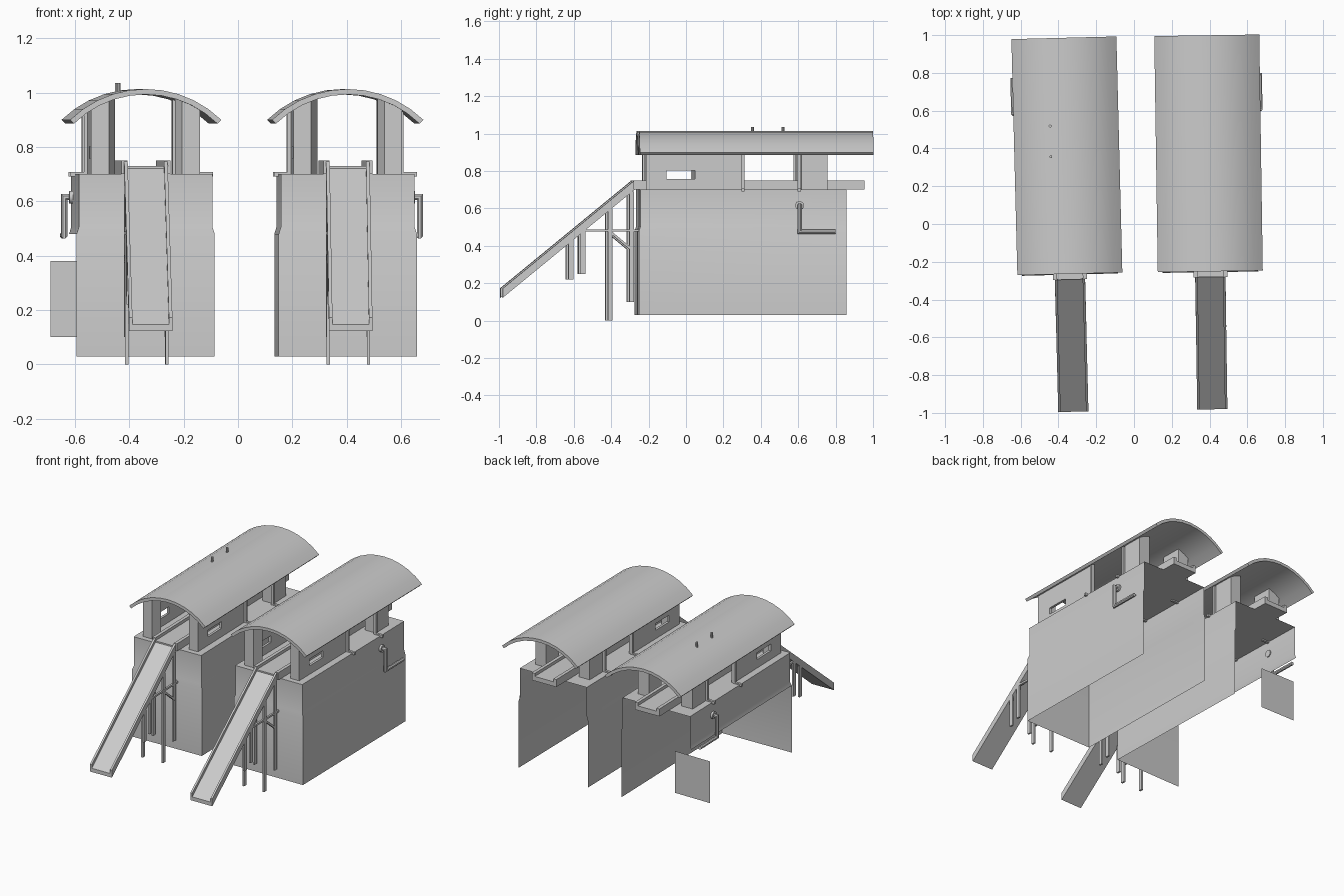
import bpy, math
from mathutils import Matrix, Vector

if "Cube" in bpy.data.objects:
    bpy.data.objects.remove(bpy.data.objects["Cube"])

grey = bpy.data.materials.new("plain grey")
grey.diffuse_color = (0.6, 0.6, 0.6, 1)
grey.use_nodes = True
grey.node_tree.nodes["Principled BSDF"].inputs["Base Color"].default_value = grey.diffuse_color

UNIT = Matrix()     # placement of the unit being built
SIDE = ""           # name prefix of the unit being built


def make(name, verts, faces, solid=0, smooth=False):
    me = bpy.data.meshes.new(name)
    me.from_pydata([UNIT @ Vector(v) for v in verts], [], faces)
    me.materials.append(grey)
    ob = bpy.data.objects.new(SIDE + name, me)
    bpy.context.collection.objects.link(ob)
    if solid:
        mod = ob.modifiers.new("thickness", "SOLIDIFY")
        mod.thickness, mod.offset = solid, 0
    if smooth:
        bpy.ops.object.select_all(action="DESELECT")
        ob.select_set(True)
        bpy.context.view_layer.objects.active = ob
        bpy.ops.object.shade_smooth_by_angle(angle=math.radians(35))
    return ob


def loft(name, rings, caps=True, smooth=False):
    """Skin closed rings of equal length."""
    n = len(rings[0])
    faces = [(r * n + i, r * n + (i + 1) % n, (r + 1) * n + (i + 1) % n, (r + 1) * n + i)
             for r in range(len(rings) - 1) for i in range(n)]
    if caps:
        faces += [tuple(range(n))[::-1], tuple(range((len(rings) - 1) * n, len(rings) * n))]
    ob = make(name, [v for ring in rings for v in ring], faces, smooth=smooth)
    return ob


def box(name, x0, x1, y0, y1, z0, z1):
    x0, x1 = min(x0, x1), max(x0, x1)
    return loft(name, [[(x0, y0, z), (x1, y0, z), (x1, y1, z), (x0, y1, z)] for z in (z0, z1)])


def bar(name, points, r, n=4):
    """Pipe or square bar through points, mitred at the corners."""
    pts = [Vector(p) for p in points]
    first = (pts[1] - pts[0]).normalized()
    ref = Vector((1, 0, 0)) if abs(first.x) < 0.9 else Vector((0, 1, 0))
    u = first.cross(ref).normalized()
    v = first.cross(u)
    ring = [pts[0] + r * (math.cos(a) * u + math.sin(a) * v)
            for a in [2 * math.pi * (i + 0.5) / n for i in range(n)]]
    rings = [ring]
    for i in range(1, len(pts)):
        d = (pts[i] - pts[i - 1]).normalized()
        e = (pts[i + 1] - pts[i]).normalized() if i + 1 < len(pts) else d
        plane = (d + e).normalized()
        ring = [p + d * ((pts[i] - p).dot(plane) / d.dot(plane)) for p in ring]
        rings.append(ring)
    return loft(name, rings, smooth=n > 4)


R, TOP = 0.398, 1.013


def roof_z(x):
    return TOP - R + math.sqrt(R * R - x * x)


def trough(name, path, half, wall, height, bed):
    """U-shaped channel along a path of (y, z)."""
    i = half - wall
    prof = [(-half, 0), (half, 0), (half, height), (i, height), (i, bed),
            (-i, bed), (-i, height), (-half, height)]
    loft(name, [[(x, y, z + h) for x, h in prof] for y, z in path])


def build_unit(full_left):
    y0, y1 = -0.255, 0.85
    # body shell, open at the back and below, slightly wider under the break
    levels = [(0.03, 0.254), (0.48, 0.254), (0.505, 0.246), (0.70, 0.246)]
    verts, faces = [], []
    for z, w in levels:
        f = y0 - (w - 0.25)
        verts += [(-w, y1, z), (-w, f, z), (w, f, z), (w, y1, z)]
    for k in range(3):
        for i in range(3):
            if i == 0 and k == 0 and not full_left:
                continue
            a = k * 4 + i
            faces.append((a, a + 1, a + 5, a + 4))
    make("body_walls", verts, faces, smooth=True)
    make("deck", [(-0.246, y0, 0.7), (0.246, y0, 0.7), (0.246, y1, 0.7), (-0.246, y1, 0.7)],
         [(0, 1, 2, 3)])

    # curved roof
    angles = [math.asin(0.278 / R) * (i / 5 - 1) for i in range(11)]
    prof = [(math.sin(a) * R, TOP - R + math.cos(a) * R) for a in angles]
    prof += [(math.sin(a) * (R - 0.02), TOP - R + math.cos(a) * (R - 0.02))
             for a in reversed(angles)]
    loft("roof", [[(x, y, z) for x, z in prof] for y in (-0.255, 0.995)], smooth=True)

    for s in (-1, 1):
        # front pillar with slanted inner face
        plan = [(0.2, -0.22), (0.135, -0.22), (0.11, -0.16), (0.2, -0.16)]
        loft("front_pillar", [[(s * x, y, 0.7) for x, y in plan],
                              [(s * x, y, roof_z(x) - 0.012) for x, y in plan]])
        # side wall with a window slot
        ys, zs = (-0.16, -0.11, 0.04, 0.3), (0.7, 0.757, 0.802, roof_z(0.192) - 0.014)
        grid = [(s * 0.192, y, z) for z in zs for y in ys]
        cells = [(k * 4 + j, k * 4 + j + 1, k * 4 + j + 5, k * 4 + j + 4)
                 for k in range(3) for j in range(3) if (k, j) != (1, 1)]
        make("window_wall", grid, cells, solid=0.016)
        # rear wall and rear pillar
        rear = [(0.2, 0.61), (0.12, 0.61), (0.12, 0.75), (0.2, 0.75)]
        loft("rear_pillar", [[(s * x, y, 0.7) for x, y in rear],
                             [(s * x, y, roof_z(x) - 0.012) for x, y in rear]])
        # door posts with a foot reaching over the body edge
        for y in (0.297, 0.598):
            bar("door_post", [(s * 0.205, y, 0.93), (s * 0.205, y, 0.7),
                              (s * 0.262, y, 0.7)], 0.012)
        # slide supports: (y, bottom, top)
        for y, a, b in ((-0.62, 0.22, 0.43), (-0.555, 0.25, 0.48),
                        (-0.41, 0.0, 0.6), (-0.295, 0.1, 0.69)):
            box("slide_leg", s * 0.068, s * 0.08, y - 0.013, y + 0.013, a, b)
        bar("slide_brace", [(s * 0.074, -0.55, 0.482), (s * 0.074, -0.26, 0.482)], 0.009)
        bar("slide_diagonal", [(s * 0.074, -0.41, 0.475), (s * 0.074, -0.29, 0.375)], 0.009)

    # deck channel and sloping slide
    trough("deck_channel", [(-0.285, 0.7), (0.95, 0.7)], 0.09, 0.022, 0.05, 0.03)
    trough("slide", [(-0.985, 0.122), (-0.28, 0.7)], 0.08, 0.013, 0.05, 0.025)


def drain(s):
    # bent drain pipe on an outer wall, with its collar
    bar("drain_pipe", [(s * 0.24, 0.6, 0.615), (s * 0.278, 0.6, 0.615),
                       (s * 0.278, 0.6, 0.475), (s * 0.278, 0.79, 0.475)], 0.012, 8)
    bar("drain_collar", [(s * 0.24, 0.6, 0.615), (s * 0.26, 0.6, 0.615)], 0.024, 12)


# right unit
SIDE = "right_"
UNIT = Matrix.Translation((0.4, 0.004, 0)) @ Matrix.Rotation(math.radians(0.85), 4, "Z")
build_unit(True)
drain(1)

# left unit, with roof vents and a loose back plate
SIDE = "left_"
UNIT = Matrix.Translation((-0.346, -0.009, 0)) @ Matrix.Rotation(math.radians(1.45), 4, "Z")
build_unit(False)
drain(-1)
for y in (0.367, 0.53):
    bar("roof_vent", [(-0.085, y, 0.99), (-0.085, y, 1.035)], 0.008, 8)
UNIT = Matrix()
make("back_plate", [(-0.69, 0.73, 0.1), (-0.43, 0.73, 0.1), (-0.43, 0.73, 0.38), (-0.69, 0.73, 0.38)],
     [(0, 1, 2, 3)])

# consistent outward faces on the solid parts
import bmesh
for ob in bpy.data.objects:
    if not any(k in ob.name for k in ("body_walls", "deck", "plate")) or "channel" in ob.name:
        bm = bmesh.new()
        bm.from_mesh(ob.data)
        bmesh.ops.recalc_face_normals(bm, faces=bm.faces)
        bm.to_mesh(ob.data)
        bm.free()
